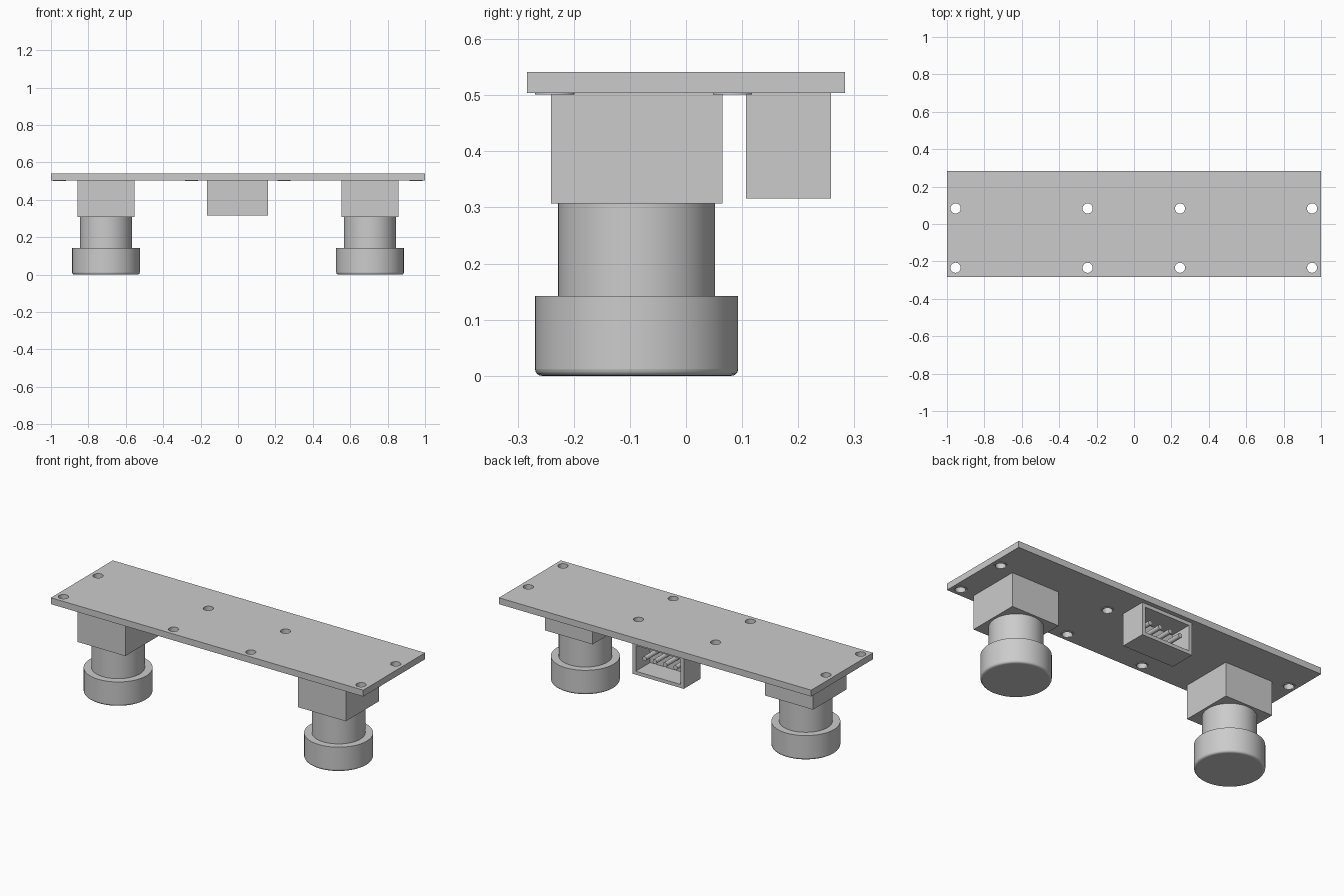
import bpy
import math

cube = bpy.data.objects.get("Cube")
if cube:
    bpy.data.objects.remove(cube, do_unlink=True)

grey = bpy.data.materials.new("light_grey")
grey.use_nodes = True
GREY = (0.6, 0.6, 0.6, 1)
grey.diffuse_color = GREY
grey.node_tree.nodes["Principled BSDF"].inputs["Base Color"].default_value = GREY


def finish(name):
    ob = bpy.context.object
    ob.name = name
    ob.data.materials.append(grey)
    return ob


def box(name, x, y, z):
    """Box from (low, high) ranges on each axis."""
    bpy.ops.mesh.primitive_cube_add(size=1, location=[sum(r) / 2 for r in (x, y, z)])
    bpy.context.object.scale = [r[1] - r[0] for r in (x, y, z)]
    bpy.ops.object.transform_apply(location=False, rotation=False, scale=True)
    return finish(name)


def cylinder(name, x, y, z, radius, sides=64):
    """Upright cylinder over a (low, high) z range."""
    bpy.ops.mesh.primitive_cylinder_add(vertices=sides, radius=radius, depth=z[1] - z[0],
                                        location=(x, y, sum(z) / 2))
    bpy.ops.object.shade_smooth_by_angle(angle=math.radians(35))
    return finish(name)


def cut(target, cutter):
    """Subtract the cutter and remove it."""
    mod = target.modifiers.new("cut", "BOOLEAN")
    mod.operation, mod.solver, mod.object = "DIFFERENCE", "EXACT", cutter
    bpy.context.view_layer.objects.active = target
    bpy.ops.object.modifier_apply(modifier=mod.name)
    bpy.data.objects.remove(cutter, do_unlink=True)


BOARD = (0.504, 0.541)
SENSOR_Y = -0.088

# Circuit board with mounting holes and thin rings beneath them
board = box("circuit_board", (-1, 1), (-0.283, 0.283), BOARD)
for x in (-0.954, -0.248, 0.246, 0.952):
    for y in (-0.234, 0.083):
        ring = cylinder("hole_ring", x, y, (0.501, BOARD[0]), 0.035, 32)
        for part in (board, ring):
            cut(part, cylinder("hole_cutter", x, y, (0.45, 0.6), 0.027, 32))

# Two matching sensors: square holder, barrel and rounded cap
for side, x in (("left", 0.706), ("right", -0.706)):
    box(side + "_holder", (x - 0.153, x + 0.153), (SENSOR_Y - 0.153, SENSOR_Y + 0.153),
        (0.307, BOARD[0]))
    cylinder(side + "_barrel", x, SENSOR_Y, (0.142, 0.307), 0.14)
    cap = cylinder(side + "_cap", x, SENSOR_Y, (0, 0.142), 0.181)
    # Round only the lower rim of the cap
    weight = cap.data.attributes.new("bevel_weight_edge", "FLOAT", "EDGE")
    for edge in cap.data.edges:
        if all(cap.data.vertices[v].co.z < 0 for v in edge.vertices):
            weight.data[edge.index].value = 1
    bevel = cap.modifiers.new("rounded_rim", "BEVEL")
    bevel.limit_method, bevel.width, bevel.segments = "WEIGHT", 0.012, 4
    bpy.context.view_layer.objects.active = cap
    bpy.ops.object.modifier_apply(modifier=bevel.name)
    bpy.ops.object.shade_smooth_by_angle(angle=math.radians(35))

# Connector shell, open toward the back
shell = box("connector_shell", (-0.167, 0.161), (0.107, 0.258), (0.316, BOARD[0]))
cut(shell, box("cavity_cutter", (-0.147, 0.141), (0.127, 0.3), (0.336, 0.484)))

# Row of connector pins
for i in range(4):
    pin = cylinder("connector_pin", -0.003 + (i - 1.5) * 0.066, 0.183, (0.36, 0.48), 0.013, 24)
    pin.rotation_euler.x = math.pi / 2
    pin.location.z = 0.415
